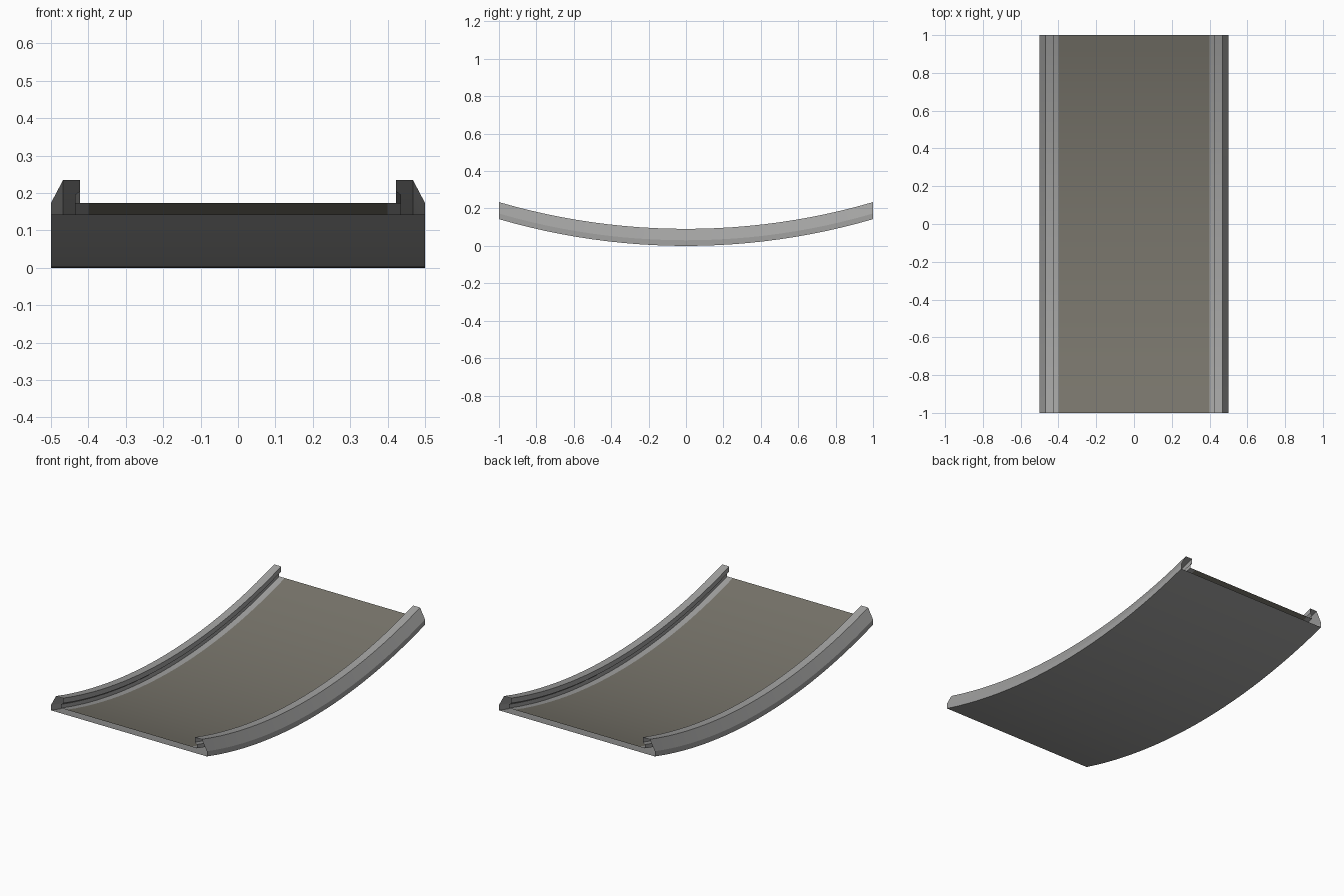
import bpy, bmesh, math

if "Cube" in bpy.data.objects:
    bpy.data.objects.remove(bpy.data.objects["Cube"])

SEGMENTS = 24
RISE = 0.143          # height of the underside at both ends


def material(name, rgb):
    m = bpy.data.materials.new(name)
    m.diffuse_color = (*rgb, 1.0)
    m.use_nodes = True
    m.node_tree.nodes["Principled BSDF"].inputs["Base Color"].default_value = m.diffuse_color
    return m


grey = material("mid grey", (0.36, 0.36, 0.355))
brown = material("warm dark grey", (0.19, 0.179, 0.149))


def arc_height(y):
    # circular sag through z=0 at the middle and RISE at y=+-1
    r = (1 + RISE ** 2) / (2 * RISE)
    return r - math.sqrt(r * r - y * y)


def sweep(name, profile, mat):
    # open-ended sheet: the x,z profile carried along the curved length
    bm = bmesh.new()
    rows = []
    for i in range(SEGMENTS + 1):
        y = -1 + 2 * i / SEGMENTS
        rows.append([bm.verts.new((x, y, z + arc_height(y))) for x, z in profile])
    for a, b in zip(rows, rows[1:]):
        for j in range(len(profile) - 1):
            bm.faces.new((a[j], a[j + 1], b[j + 1], b[j]))
    me = bpy.data.meshes.new(name)
    bm.to_mesh(me)
    bm.free()
    me.materials.append(mat)
    ob = bpy.data.objects.new(name, me)
    bpy.context.collection.objects.link(ob)
    bpy.ops.object.select_all(action='DESELECT')
    ob.select_set(True)
    bpy.context.view_layer.objects.active = ob
    bpy.ops.object.shade_smooth_by_angle(angle=math.radians(20))
    return ob


# Track shell: underside, slanted outer walls, rail tops, lips and inner ledges
right = [(0.5, 0.0), (0.5, 0.03), (0.468, 0.091), (0.423, 0.091),
         (0.423, 0.062), (0.436, 0.052), (0.436, 0.03), (0.40, 0.03)]
left = [(-x, z) for x, z in reversed(right)]
sweep("track_shell", left + right, grey)

# Running surface between the rails
sweep("track_floor", [(-0.40, 0.03), (0.40, 0.03)], brown)

# Fix orientation: floor faces up, shell faces outward
for ob, want in (("track_floor", 1), ("track_shell", -1)):
    me = bpy.data.objects[ob].data
    widest = max(me.polygons, key=lambda p: p.area)
    if widest.normal.z * want < 0:
        me.flip_normals()
